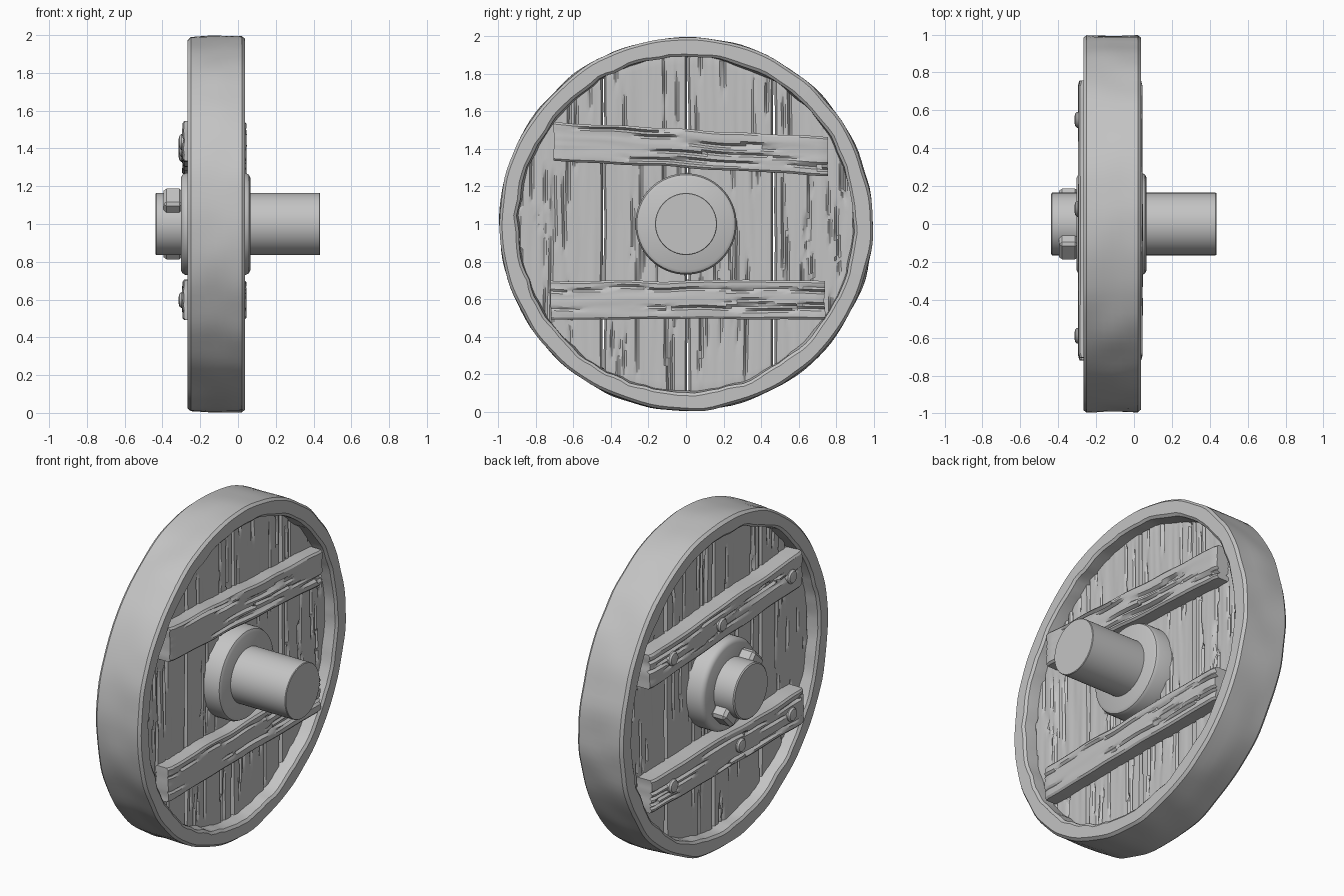
import bpy, bmesh, math, random
from mathutils import Vector, Matrix, noise

random.seed(7)
if "Cube" in bpy.data.objects:
    bpy.data.objects.remove(bpy.data.objects["Cube"], do_unlink=True)

# One plain grey for the whole wheel
grey = bpy.data.materials.new("plain_grey")
grey.use_nodes = True
colour = (0.55, 0.55, 0.55, 1)
grey.diffuse_color = colour
grey.node_tree.nodes["Principled BSDF"].inputs["Base Color"].default_value = colour


def finish(name, bm, angle=35):
    bmesh.ops.recalc_face_normals(bm, faces=bm.faces)
    mesh = bpy.data.meshes.new(name)
    bm.to_mesh(mesh)
    bm.free()
    mesh.materials.append(grey)
    obj = bpy.data.objects.new(name, mesh)
    bpy.context.collection.objects.link(obj)
    bpy.ops.object.select_all(action="DESELECT")
    obj.select_set(True)
    bpy.context.view_layer.objects.active = obj
    bpy.ops.object.shade_smooth_by_angle(angle=math.radians(angle))


def lathe(name, profile, segments, y=0, z=1, closed=False, wobble=None):
    """Spin (x, radius) points round an axis along x."""
    bm = bmesh.new()
    rings = []
    for x, r in profile:
        ring = []
        for s in range(segments):
            a = math.tau * s / segments
            rad = r + (wobble(x, r, a) if wobble else 0)
            ring.append(bm.verts.new((x, y + rad * math.cos(a), z + rad * math.sin(a))))
        rings.append(ring)
    pairs = list(zip(rings, rings[1:]))
    if closed:
        pairs.append((rings[-1], rings[0]))
    else:
        bm.faces.new(rings[0])
        bm.faces.new(rings[-1])
    for a, b in pairs:
        for s in range(segments):
            t = (s + 1) % segments
            bm.faces.new((a[s], a[t], b[t], b[s]))
    finish(name, bm)


def cracks(nu, nv, count):
    """Random long, narrow splits along the grain, as depth per grid point."""
    depth = {}
    for _ in range(count):
        col, start = random.randint(3, nu - 3), random.randint(-4, nv - 2)
        length, deep = random.randint(4, nv // 2), random.uniform(0.008, 0.022)
        for k in range(length):
            if random.random() < 0.06:
                col += random.choice((-1, 1))
            depth[col, start + k] = deep * math.sqrt(math.sin(math.pi * (k + 0.5) / length))
    return depth


def board(name, x0, x1, nu, nv, count, place, bevel):
    """Rough sawn board: u runs across the grain and v along it."""
    bm = bmesh.new()
    seed = random.uniform(0, 50)
    splits = [cracks(nu, nv, count), cracks(nu, nv, count)]
    loops = []
    for j in range(nv + 1):
        loop = []
        for side, order in ((0, range(nu + 1)), (1, range(nu, -1, -1))):
            for i in order:
                u, v = i / nu, j / nv
                y, z = place(u, v, seed)
                grain = noise.noise(Vector((u * nu * 0.35, v * 3, seed + side * 9)))
                cut = 0.003 + 0.004 * grain + splits[side].get((i, j), 0)
                if i in (0, nu):
                    cut += bevel
                if j in (0, nv):
                    cut += 0.008
                x = x1 - cut if side == 0 else x0 + cut
                loop.append(bm.verts.new((x, y, z)))
        loops.append(loop)
    n = len(loops[0])
    for a, b in zip(loops, loops[1:]):
        for i in range(n):
            k = (i + 1) % n
            bm.faces.new((a[i], a[k], b[k], b[i]))
    for loop in (loops[0], loops[-1]):
        for i in range(nu):
            bm.faces.new((loop[i], loop[i + 1], loop[n - 2 - i], loop[n - 1 - i]))
    finish(name, bm, 30)


# Hewn outer rim with a ragged inner edge
def hewn(x, r, a):
    c, s = math.cos(a), math.sin(a)
    if r > 0.95:
        return 0.012 * noise.noise(Vector((x * 5, c * 5, s * 5))) - 0.003
    return 0.014 * noise.noise(Vector((x * 6, c * 9, s * 9)))


outer = [(-0.25 + 0.045 * k, 0.997) for k in range(7)]
rim_profile = ([(-0.267, 0.983)] + outer + [(0.036, 0.983), (0.037, 0.91), (0.025, 0.895)]
               + [(-0.04, 0.89), (-0.115, 0.89), (-0.19, 0.89), (-0.255, 0.895), (-0.267, 0.91)])
lathe("outer_rim", rim_profile, 128, closed=True, wobble=hewn)

# Upright planks, trimmed to a disc whose edge sits inside the rim
edges = [(-0.93, -0.443), (-0.437, 0.004), (0.012, 0.464), (0.472, 0.93)]
for number, (left, right) in enumerate(edges, 1):
    def upright(u, v, seed, left=left, right=right):
        y = left + (right - left) * u
        half = math.sqrt(max(0.93 ** 2 - y * y, 0.01))
        z = 1 + (2 * v - 1) * half
        y += 0.007 * noise.noise(Vector((u * 2, z * 3, seed)))
        return y, z
    board(f"plank_{number}", -0.195, -0.038, 40, 44, 16, upright, 0.03)

# Cross battens on both faces: name, centre y, centre z, slope
battens = [("upper", 0.025, 1.4, -0.055), ("lower", 0.01, 0.597, 0)]
for level, cy, cz, slope in battens:
    def across(u, v, seed, cy=cy, cz=cz, slope=slope):
        along = (v - 0.5) * 1.46
        z = cz + (u - 0.5) * 0.205 + along * slope
        z += 0.011 * noise.noise(Vector((along * 4, u, seed)))
        y = cy + along + 0.008 * noise.noise(Vector((u * 3, v * 2, seed)))
        return y, z
    for face, x0, x1 in (("left", -0.06, 0.047), ("right", -0.297, -0.17)):
        board(f"{level}_{face}_batten", x0, x1, 18, 50, 12, across, 0.01)

# Domed bolts on the right-hand battens
bolt_profile = [(-0.27, 0.042), (-0.3, 0.042), (-0.31, 0.034), (-0.314, 0.018)]
for (level, cy, cz, slope), middle in zip(battens, (0.08, -0.1)):
    for number, y in enumerate((0.55, middle, -0.59), 1):
        lathe(f"{level}_bolt_{number}", bolt_profile, 16, y, cz + (y - cy) * slope)

# Hub flanges and axle
lathe("hub", [(-0.303, 0.245), (-0.295, 0.26), (-0.278, 0.27), (0.04, 0.27),
              (0.057, 0.262), (0.066, 0.245)], 64)
lathe("axle", [(-0.438, 0.158), (-0.432, 0.165), (0.431, 0.165), (0.435, 0.162)], 64)

# Retaining pin driven slantwise through the axle
bm = bmesh.new()
bmesh.ops.create_cube(bm, size=1)
bmesh.ops.scale(bm, vec=(0.1, 0.13, 0.43), verts=bm.verts)
bmesh.ops.bevel(bm, geom=bm.edges[:], offset=0.016, segments=1, affect="EDGES")
bmesh.ops.rotate(bm, matrix=Matrix.Rotation(math.radians(45), 3, "X"), verts=bm.verts)
bmesh.ops.translate(bm, vec=(-0.345, 0, 1), verts=bm.verts)
finish("retaining_pin", bm, 20)
